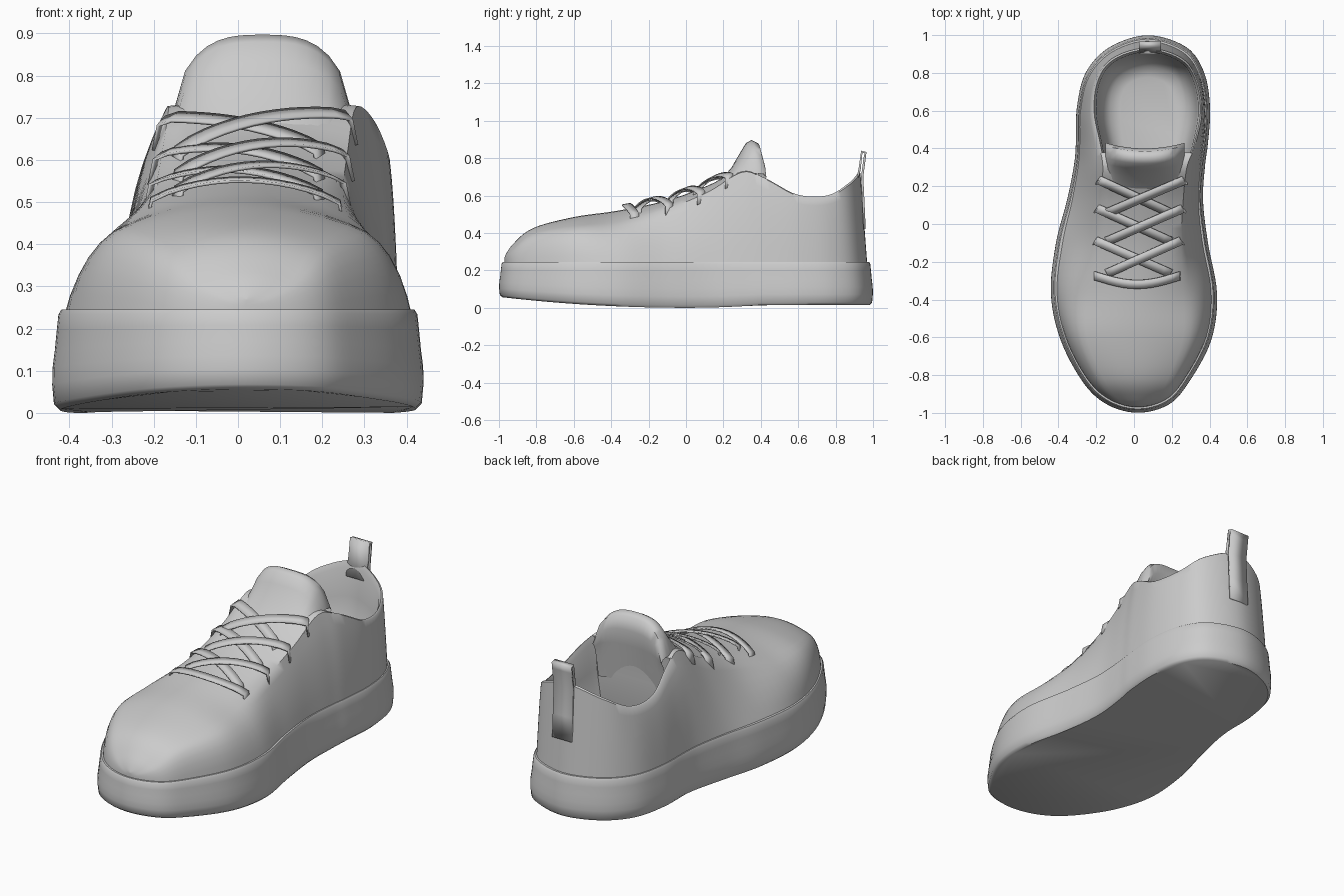
import bpy, bmesh, math
from mathutils import Vector

if "Cube" in bpy.data.objects:
    bpy.data.objects.remove(bpy.data.objects["Cube"])

# Stations heel-ward: y, base left/right x, shoulder left/right x, shoulder z, crown z, wall bulge
ROWS = [
    (-.97, .02, .02, .02, .02, .26, .27, .8),
    (-.93, -.13, .17, -.08, .12, .31, .335, .8),
    (-.82, -.25, .27, -.16, .18, .395, .425, .8),
    (-.60, -.365, .385, -.25, .26, .44, .485, .75),
    (-.36, -.415, .415, -.25, .26, .46, .52, .5),
    (-.10, -.39, .37, -.20, .25, .53, .575, .15),
    (.12, -.335, .345, -.18, .26, .62, .655, .2),
    (.30, -.30, .355, -.165, .28, .725, .74, .35),
    (.42, -.29, .37, -.185, .325, .69, .69, .4),
    (.60, -.285, .38, -.22, .36, .60, .60, .4),
    (.78, -.24, .35, -.20, .335, .595, .595, .4),
    (.91, -.12, .26, -.115, .255, .66, .66, .4),
    (.97, .07, .07, .07, .07, .72, .72, .4),
]
SUB, WALL, ACROSS, BASE = 6, 6, 8, .22
THROAT = 7 * SUB + 4
LEAN = .075


def swap(r):
    return (r[0], r[2], r[1], r[4], r[3]) + r[5:]


def smooth_rows():
    rows = [swap(ROWS[1])] + ROWS + [swap(ROWS[-2])]
    out = []
    for i in range(1, len(rows) - 2):
        for k in range(SUB):
            t = k / SUB
            out.append([.5 * (2 * b + (c - a) * t + (2 * a - 5 * b + 4 * c - d) * t * t
                              + (3 * b - a - 3 * c + d) * t ** 3)
                        for a, b, c, d in zip(*rows[i - 1:i + 3])])
    return out + [list(ROWS[-1])]


ST = smooth_rows()


def make(name, verts, faces, angle=40, thick=0):
    bm = bmesh.new()
    vs = [bm.verts.new(v) for v in verts]
    for f in faces:
        bm.faces.new([vs[i] for i in f])
    bmesh.ops.remove_doubles(bm, verts=bm.verts, dist=.0004)
    bmesh.ops.recalc_face_normals(bm, faces=bm.faces)
    me = bpy.data.meshes.new(name)
    bm.to_mesh(me)
    bm.free()
    ob = bpy.data.objects.new(name, me)
    bpy.context.collection.objects.link(ob)
    if thick:
        m = ob.modifiers.new("thickness", 'SOLIDIFY')
        m.thickness = thick
        m.offset = 0
    bpy.ops.object.select_all(action='DESELECT')
    ob.select_set(True)
    bpy.context.view_layer.objects.active = ob
    bpy.ops.object.shade_smooth_by_angle(angle=math.radians(angle))
    return ob


def grid_faces(rows, cols, closed=False):
    n = cols if closed else cols - 1
    return [(i * cols + j, i * cols + (j + 1) % cols, (i + 1) * cols + (j + 1) % cols, (i + 1) * cols + j)
            for i in range(rows - 1) for j in range(n)]


# Sole: outline swept through a rounded edge profile
def sole():
    outline = [(r[0], r[1]) for r in ST] + [(r[0], r[2]) for r in ST[-2:0:-1]]
    n, verts = len(outline), []
    profile = ((1.015, 0), (1.05, .06), (1.06, .25), (1.058, .42), (1.045, .6),
               (1.034, .8), (1.025, .95), (1.008, 1), (.95, 1))
    for scale, h in profile:
        for y, x in outline:
            low = .06 * y * y if y < 0 else .015 * min(1, y / .4) ** 2
            verts.append((.003 + (x - .003) * scale, y * (scale * .4 + .606), low + (.245 - low) * h))
    m = len(profile)
    faces = grid_faces(m, n, True) + [tuple(range(n)), tuple(range((m - 1) * n, m * n))]
    make("sole", verts, faces, 45)


# Upper: cross sections from toe to heel, open behind the throat, with a cupped lining
def upper():
    verts, cols = [], 2 * WALL + ACROSS + 1
    for y, bl, br, sl, sr, c, t, bulge in ST:
        pts = []
        for b, s in ((bl, sl), (br, sr)):
            side = []
            cx, cz = (b + s) / 2 * (1 - bulge) + b * bulge, (BASE + c) / 2 * (1 - bulge) + c * bulge
            for k in range(WALL + 1):
                u = k / WALL
                side.append(((1 - u) ** 2 * b + 2 * u * (1 - u) * cx + u * u * s,
                             (1 - u) ** 2 * BASE + 2 * u * (1 - u) * cz + u * u * c))
            pts.append(side)
        top = []
        for k in range(1, ACROSS):
            u = k / ACROSS
            top.append((sl + (sr - sl) * u, c + (t - c) * (1 - (2 * u - 1) ** 2)))
        lean = LEAN * min(1, max(0, (y - .5) / .4))
        verts += [(x, y - lean * (z - BASE), z) for x, z in pts[0] + top + pts[1][::-1]]
    right = WALL + ACROSS
    faces = [f for f in grid_faces(len(ST), cols)
             if not (f[0] // cols >= THROAT and WALL <= f[0] % cols < right)]
    last = len(ST) - 1
    loop = [i * cols + WALL for i in range(THROAT, last + 1)]
    loop += [i * cols + right for i in range(last - 1, THROAT - 1, -1)]
    loop += [THROAT * cols + j for j in range(right - 1, WALL, -1)]
    prev = loop
    for scale, mix, lift in ((.97, 0, .006), (.93, .06, 0), (.9, .4, 0), (.82, .8, 0), (.68, .96, 0), (.5, 1, 0)):
        ring = []
        for i in loop:
            x, y, z = verts[i]
            ring.append(len(verts))
            deep = scale if y > .62 else 1.5 - scale * .5  # lining runs forward under the tongue
            verts.append((.075 + (x - .075) * scale, .62 + (y - .62) * deep, z + (.26 - z) * mix + lift))
        n = len(loop)
        faces += [(prev[k], prev[(k + 1) % n], ring[(k + 1) % n], ring[k]) for k in range(n)]
        prev = ring
    make("upper", verts, faces + [tuple(prev)], 50)


# Tongue: padded arch section swept across the instep
def tongue():
    prof = [(.16, .66), (.24, .745), (.29, .83), (.32, .88), (.35, .897), (.385, .88),
            (.40, .81), (.385, .72), (.37, .62), (.35, .5)]
    verts, n = [], 17
    for k in range(n):
        u = 2 * k / (n - 1) - 1
        h = .25 + .75 * (1 - abs(u) ** 3) ** .6
        for y, z in prof:
            z2 = .66 + (z - .66) * h if z > .66 else z
            verts.append((.058 + .21 * u, y + .03 * u * u, z2))
    make("tongue", verts, grid_faces(n, len(prof)), 60)


# Height of the instep, used to lay the laces
def instep(x, y):
    a, b = next(p for p in zip(ST, ST[1:]) if p[1][0] >= y)
    f = (y - a[0]) / (b[0] - a[0])
    r = [p + (q - p) * f for p, q in zip(a, b)]
    hw = (r[4] - r[3]) / 2
    s = abs(x - (r[3] + r[4]) / 2) / hw
    return r[5] + (r[6] - r[5]) * (1 - s * s) if s < 1 else r[5] - (s - 1) * hw


def ribbon(name, path, across, thick):
    verts = []
    for p in path:
        verts += [Vector(p) - across, Vector(p) + across]
    make(name, verts, grid_faces(len(path), 2), 40, thick)


# Laces: flat straps from eyelet to eyelet, ends folded down
def lace(name, a, b, lift, sag=0):
    path, n = [], 12
    for k in range(n + 1):
        f = k / n
        x, y = a[0] + (b[0] - a[0]) * f, a[1] + (b[1] - a[1]) * f - sag * math.sin(math.pi * f)
        path.append((x, y, instep(x, y) + .014 + lift * math.sin(math.pi * f) ** .6))
    for start, (x, y) in ((True, a), (False, b)):
        out = -.012 if x < .04 else .012
        path.insert(0 if start else len(path), (x + out, y, instep(x, y) - .045))
    d = Vector((b[0] - a[0], b[1] - a[1], 0)).normalized()
    slope = (instep(.04, a[1] + .03) - instep(.04, a[1] - .12)) / .15
    ribbon(name, path, Vector((-d.y, d.x, d.x * slope)) * .023, .007)


sole()
upper()
tongue()
lace("lace_bar", (-.205, -.275), (.24, -.275), .012, .045)
for i, y in enumerate((-.09, .08, .23)):
    lace(f"lace_left_{i}", (-.20 + .01 * i, y), (.19, y - .17), .008)
    lace(f"lace_right_{i}", (.245 + .008 * i, y), (-.14, y - .17), .02)

# Heel pull tab
ribbon("heel_tab", [(.085, .955, .42), (.085, .949, .55), (.085, .942, .70), (.085, .955, .80), (.085, .96, .83),
                    (.085, .94, .835), (.085, .928, .74), (.085, .905, .64)], Vector((.058, 0, 0)), .012)
